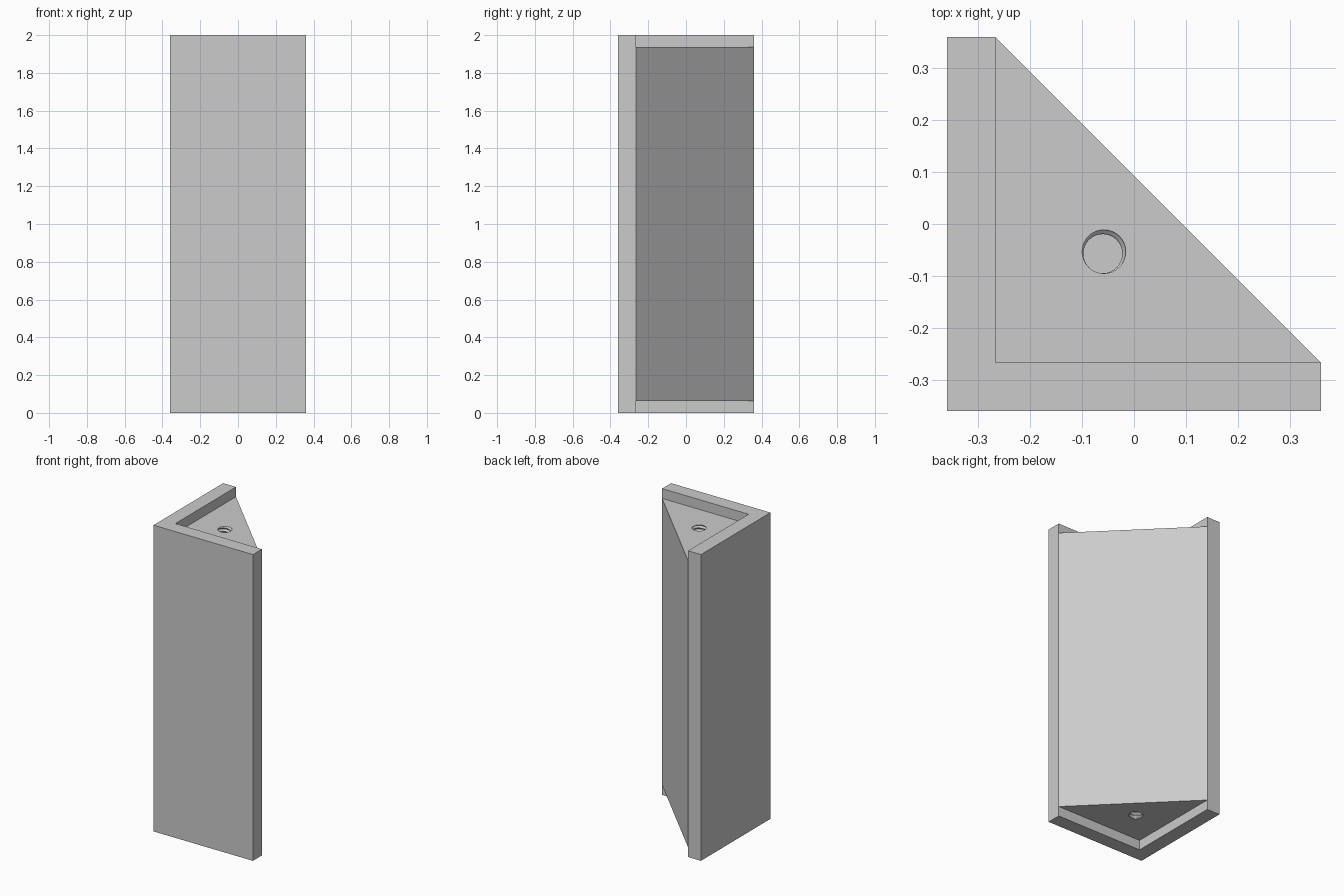
import bpy
import bmesh
import math

if "Cube" in bpy.data.objects:
    bpy.data.objects.remove(bpy.data.objects["Cube"], do_unlink=True)

HALF = 0.359       # half width of the footprint
INNER = -0.266     # inner face of the two walls
HEIGHT = 2.0
RECESS = 0.064     # how far the core sits below the wall ends
DEPTH = 0.16       # screw hole depth
PITCH = 0.022
STEPS = 12         # rings per thread turn

grey = bpy.data.materials.new("light_grey")
grey.use_nodes = True
grey.diffuse_color = (0.6, 0.6, 0.6, 1)
grey.node_tree.nodes["Principled BSDF"].inputs["Base Color"].default_value = (0.6, 0.6, 0.6, 1)


def loft(name, rings):
    """Closed solid through a stack of rings with equal point counts."""
    bm = bmesh.new()
    loops = [[bm.verts.new(p) for p in ring] for ring in rings]
    n = len(loops[0])
    bm.faces.new(loops[0])
    bm.faces.new(loops[-1])
    for a, b in zip(loops, loops[1:]):
        for i in range(n):
            j = (i + 1) % n
            bm.faces.new((a[i], a[j], b[j], b[i]))
    bmesh.ops.recalc_face_normals(bm, faces=bm.faces)
    mesh = bpy.data.meshes.new(name)
    bm.to_mesh(mesh)
    bm.free()
    mesh.materials.append(grey)
    obj = bpy.data.objects.new(name, mesh)
    bpy.context.collection.objects.link(obj)
    return obj


def prism(name, outline, low, high):
    return loft(name, [[(x, y, z) for x, y in outline] for z in (low, high)])


def thread(name, start, direction):
    """Offset circle twisted along z, giving a threaded hole."""
    rings = []
    count = int(DEPTH / PITCH * STEPS)
    for k in range(-STEPS, count + 1):
        turn = math.radians(62) + direction * math.tau * k / STEPS
        cx = -0.06 + 0.0045 * math.cos(turn)
        cy = -0.057 + 0.0045 * math.sin(turn)
        z = start + direction * k * PITCH / STEPS
        rings.append([(cx + 0.042 * math.cos(t), cy + 0.042 * math.sin(t), z)
                      for t in (math.tau * i / 32 for i in range(32))])
    return loft(name, rings)


# Corner body: two walls with a diagonal back
body = prism("corner_block", [(-HALF, -HALF), (HALF, -HALF), (HALF, INNER),
                              (INNER, HALF), (-HALF, HALF)], 0, HEIGHT)

# Recesses and threaded holes at both ends
square = [(INNER, INNER), (0.6, INNER), (0.6, 0.6), (INNER, 0.6)]
cutters = [
    prism("top_recess_cutter", square, HEIGHT - RECESS, HEIGHT + 0.1),
    prism("bottom_recess_cutter", square, -0.1, RECESS),
    thread("top_hole_cutter", HEIGHT - RECESS, -1),
    thread("bottom_hole_cutter", RECESS, 1),
]
for cutter in cutters:
    mod = body.modifiers.new(cutter.name, "BOOLEAN")
    mod.operation = "DIFFERENCE"
    mod.solver = "EXACT"
    mod.object = cutter

# Bake the cuts and remove the helpers
bpy.context.view_layer.update()
graph = bpy.context.evaluated_depsgraph_get()
baked = bpy.data.meshes.new_from_object(body.evaluated_get(graph))
body.modifiers.clear()
body.data = baked
for cutter in cutters:
    bpy.data.objects.remove(cutter, do_unlink=True)
